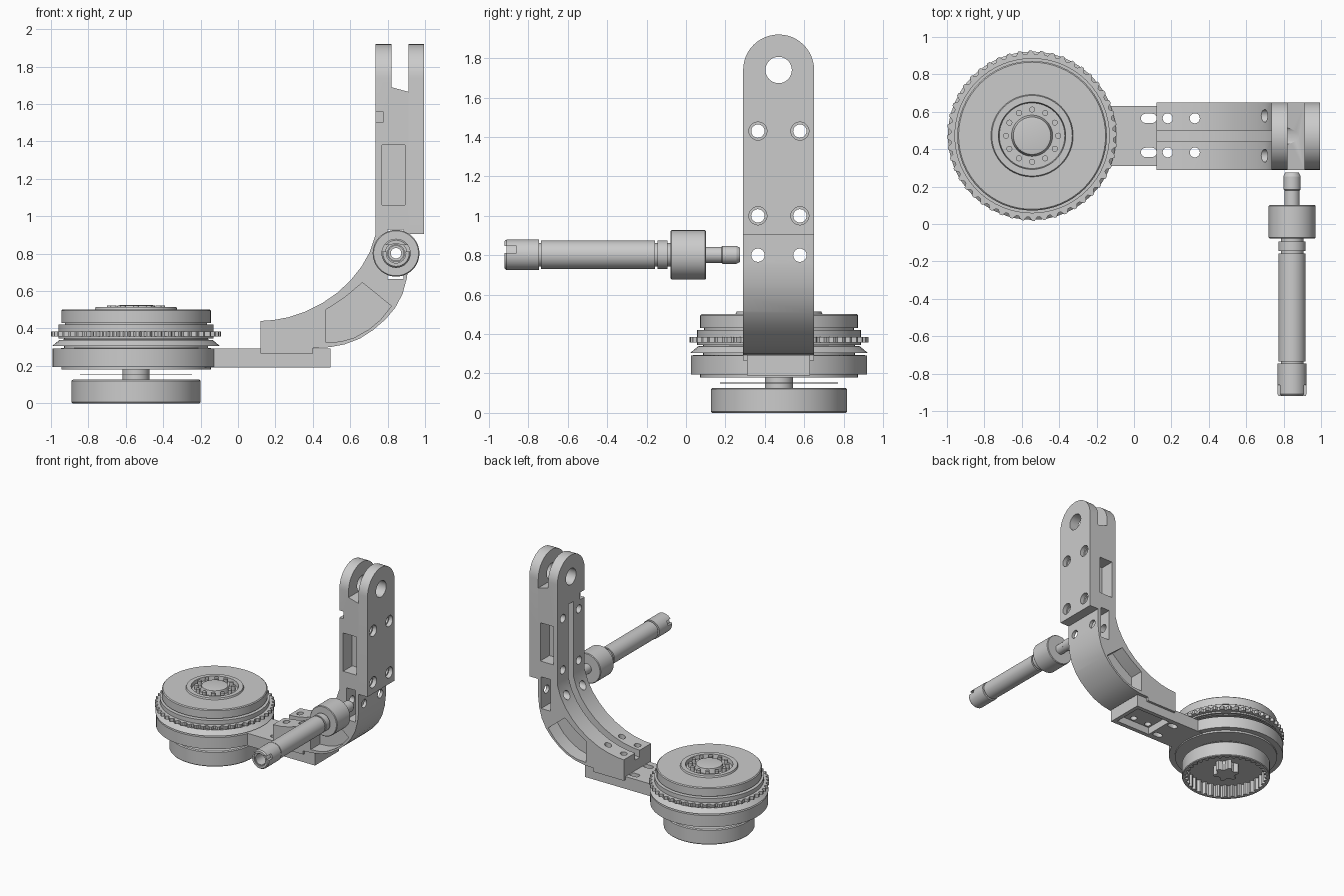
import bpy, bmesh
from math import sin, cos, pi, radians

if "Cube" in bpy.data.objects:
    bpy.data.objects.remove(bpy.data.objects["Cube"])

AXES = {'x': lambda u, v, w: (w, u, v), 'y': lambda u, v, w: (u, w, v), 'z': lambda u, v, w: (u, v, w)}


def finish(name, bm):
    bmesh.ops.remove_doubles(bm, verts=bm.verts, dist=1e-5)
    bmesh.ops.recalc_face_normals(bm, faces=bm.faces)
    me = bpy.data.meshes.new(name)
    bm.to_mesh(me)
    bm.free()
    ob = bpy.data.objects.new(name, me)
    bpy.context.collection.objects.link(ob)
    return ob


def prism(name, pts, axis, a, b):
    """Extrude a 2D outline along an axis from a to b."""
    bm = bmesh.new()
    f = bm.faces.new([bm.verts.new(AXES[axis](u, v, a)) for u, v in pts])
    ext = bmesh.ops.extrude_face_region(bm, geom=[f])['geom']
    d = AXES[axis](0, 0, b - a)
    bmesh.ops.translate(bm, vec=d, verts=[g for g in ext if isinstance(g, bmesh.types.BMVert)])
    return finish(name, bm)


def box(name, x0, x1, y0, y1, z0, z1):
    return prism(name, [(x0, y0), (x1, y0), (x1, y1), (x0, y1)], 'z', z0, z1)


def circle(u, v, r, n=32, r2=None):
    """Circle, or a toothed outline when r2 is given."""
    if r2 is None:
        return [(u + r * cos(2 * pi * i / n), v + r * sin(2 * pi * i / n)) for i in range(n)]
    radii = [r, r, r2, r2]
    return [(u + radii[i % 4] * cos(pi * i / (2 * n)), v + radii[i % 4] * sin(pi * i / (2 * n)))
            for i in range(4 * n)]


def lathe(name, prof, u, v, axis='z', n=64):
    """Revolve (radius, height) points; closed into a ring unless it starts on the axis."""
    bm = bmesh.new()
    rings = [[bm.verts.new(AXES[axis](u + r * cos(2 * pi * i / n), v + r * sin(2 * pi * i / n), h))
              for i in range(n)] if r > 0 else [bm.verts.new(AXES[axis](u, v, h))] for r, h in prof]
    pairs = list(zip(rings, rings[1:])) + ([(rings[-1], rings[0])] if prof[0][0] > 0 else [])
    for a, b in pairs:
        for i in range(n):
            j = (i + 1) % n
            loop = [a[i % len(a)], a[j % len(a)], b[j % len(b)], b[i % len(b)]]
            loop = list(dict.fromkeys(loop))
            if len(loop) > 2:
                bm.faces.new(loop)
    return finish(name, bm)


def cut(ob, cutter, op='DIFFERENCE'):
    m = ob.modifiers.new('cut', 'BOOLEAN')
    m.operation, m.object, m.solver = op, cutter, 'EXACT'
    bpy.context.view_layer.objects.active = ob
    bpy.ops.object.modifier_apply(modifier=m.name)
    bpy.data.objects.remove(cutter)


MX, MY = -0.545, 0.472          # turntable axis
Y0, Y1, YC = 0.29, 0.65, 0.47   # arm width
HOLE_Y = (0.365, 0.578)


def drill_x(ob, zs):
    for z in zs:
        for y in HOLE_Y:
            cut(ob, prism('drill', circle(y, z, 0.034, 20), 'x', 0.6, 1.1))


def tower_outline():
    arc = [(YC + 0.18 * cos(pi * i / 24), 1.74 + 0.18 * sin(pi * i / 24)) for i in range(25)]
    return [(Y0, 0), (Y1, 0)] + arc


# Curved arm with the inner fork prong
inner = [(0.735, 0.9), (0.705, 0.81), (0.66, 0.73), (0.6, 0.655), (0.53, 0.59), (0.45, 0.535),
         (0.36, 0.49), (0.27, 0.46), (0.19, 0.445), (0.12, 0.44), (0.12, 0.265)]
outer = [(0.4, 0.265), (0.4, 0.295), (0.49, 0.3), (0.57, 0.315), (0.65, 0.345), (0.72, 0.39),
         (0.79, 0.45), (0.84, 0.51), (0.88, 0.585), (0.903, 0.67), (0.912, 0.75), (0.912, 1.665)]
arm = prism('curved_arm', inner + outer + [(0.82, 1.69), (0.82, 1.92), (0.735, 1.92)], 'y', Y0, Y1)
cut(arm, prism('round', tower_outline(), 'x', 0, 1.2), 'INTERSECT')
# Cable groove along the inside of the bend
groove = [(0.1, 0.5), (0.1, 0.38), (0.25, 0.39), (0.42, 0.44), (0.58, 0.53), (0.7, 0.65), (0.77, 0.77),
          (0.79, 0.9), (0.79, 1.48), (0.77, 1.52), (0.7, 1.52), (0.7, 0.95), (0.5, 0.7)]
cut(arm, prism('groove', groove, 'y', 0.44, 0.5))
# Side pockets, mirrored front and back
bend = [(0.47, 0.325), (0.47, 0.5), (0.57, 0.565), (0.665, 0.645), (0.82, 0.52), (0.76, 0.445),
        (0.7, 0.395), (0.62, 0.35), (0.55, 0.33)]
window = [(0.77, 1.06), (0.893, 1.06), (0.893, 1.38), (0.77, 1.38)]
for a, b in ((0.2, 0.41), (0.53, 0.7)):
    cut(arm, prism('pocket', bend, 'y', a, b))
    cut(arm, prism('pocket', window, 'y', a, b))
cut(arm, box('small_window', 0.8, 0.885, 0.2, 0.7, 0.665, 0.93))
cut(arm, box('notch', 0.7, 0.775, 0.2, 0.35, 1.5, 1.56))
drill_x(arm, (0.8, 1.0, 1.43))
for x in (0.18, 0.325):
    for y in (0.383, 0.565):
        cut(arm, prism('drill', circle(x, y, 0.027, 20), 'z', 0.2, 0.7))
cut(arm, prism('pivot', circle(YC, 1.74, 0.067), 'x', 0.6, 1.1))

# Outer cover plate with the second fork prong
cover = box('outer_cover', 0.912, 0.995, Y0, Y1, 0.905, 1.92)
cut(cover, prism('round', tower_outline(), 'x', 0, 1.2), 'INTERSECT')
drill_x(cover, (1.0, 1.43))
for z in (1.0, 1.43):
    for y in HOLE_Y:
        cut(cover, prism('counterbore', circle(y, z, 0.046, 20), 'x', 0.96, 1.1))
cut(cover, prism('pivot', circle(YC, 1.74, 0.067), 'x', 0.6, 1.1))

# Base plate joining the arm to the turntable
plate = box('base_plate', -0.2, 0.495, 0.31, 0.63, 0.19, 0.293)
cut(plate, box('recess', 0.14, 0.46, 0.345, 0.595, 0.1, 0.25))
for y in (0.383, 0.565):
    slot = [(0.062 + 0.025 * cos(t), y + 0.025 * sin(t)) for t in [pi / 2 + pi * i / 8 for i in range(9)]]
    slot += [(0.097 + 0.025 * cos(t), y + 0.025 * sin(t)) for t in [-pi / 2 + pi * i / 8 for i in range(9)]]
    cut(plate, prism('slot', slot, 'z', 0.1, 0.4))
    for x in (0.18, 0.325):
        cut(plate, prism('drill', circle(x, y, 0.027, 20), 'z', 0.1, 0.4))

# Turntable body, stacked rings with narrow gaps
lathe('turntable_body', [(0, 0.18), (0.4, 0.18), (0.4, 0.195), (0.447, 0.195), (0.447, 0.292), (0.385, 0.295),
                         (0.385, 0.305), (0.45, 0.305), (0.41, 0.338), (0.385, 0.34), (0.385, 0.345),
                         (0.415, 0.345), (0.415, 0.42), (0.38, 0.42), (0.38, 0.43), (0.4, 0.43),
                         (0.4, 0.495), (0.393, 0.502), (0.22, 0.502), (0.215, 0.515), (0.18, 0.515),
                         (0.175, 0.485), (0.11, 0.485), (0.1, 0.522), (0.085, 0.525), (0, 0.525)], MX, MY)
ring = prism('toothed_ring', circle(MX, MY, 0.455, 48, 0.435), 'z', 0.357, 0.385)
cut(ring, prism('bore', circle(MX, MY, 0.4, 64), 'z', 0.3, 0.5))
lathe('lower_washer', [(0.2, 0.15), (0.3, 0.15), (0.3, 0.155), (0.2, 0.155)], MX, MY)
studs = bmesh.new()
for i in range(12):
    t = 2 * pi * i / 12
    ret = bmesh.ops.create_cone(studs, cap_ends=True, segments=12, radius1=0.016, radius2=0.016, depth=0.04)
    bmesh.ops.translate(studs, verts=ret['verts'], vec=(MX + 0.14 * cos(t), MY + 0.14 * sin(t), 0.503))
finish('hub_studs', studs)

# Drive shaft and open knob with internal flutes
lathe('drive_shaft', [(0, 0.08), (0.072, 0.08), (0.072, 0.2), (0, 0.2)], MX, MY, n=32)
knob = lathe('bottom_knob', [(0, 0), (0.34, 0), (0.345, 0.006), (0.345, 0.12), (0.337, 0.127), (0, 0.127)], MX, MY)
cut(knob, prism('flutes', circle(MX, MY, 0.3, 36, 0.322), 'z', -0.05, 0.105))
prism('knob_hub', circle(MX, MY, 0.1, 6, 0.07), 'z', 0.025, 0.11)

# Separate clamp pin pointing at the arm: hollow tube, collar and tip
PX, PZ = 0.845, 0.802
lathe('pin_core', [(0.045, -0.91), (0.06, -0.91), (0.06, -0.07), (0.045, -0.07)], PX, PZ, 'y', 32)
lathe('pin_sleeve', [(0.05, -0.735), (0.073, -0.735), (0.073, -0.158), (0.05, -0.158)], PX, PZ, 'y', 32)
lathe('pin_spacer', [(0.05, -0.145), (0.073, -0.145), (0.073, -0.093), (0.05, -0.093)], PX, PZ, 'y', 32)
lathe('pin_collar', [(0.04, -0.078), (0.12, -0.078), (0.125, -0.073), (0.125, 0.097), (0.12, 0.102),
                     (0.04, 0.102)], PX, PZ, 'y', 48)
lathe('pin_tip', [(0.028, 0.09), (0.041, 0.09), (0.041, 0.18), (0.046, 0.185), (0.046, 0.255),
                  (0.036, 0.275), (0.028, 0.275)], PX, PZ, 'y', 32)
cap = lathe('pin_end_cap', [(0.052, -0.92), (0.07, -0.92), (0.078, -0.91), (0.078, -0.745), (0.052, -0.745)],
            PX, PZ, 'y', 32)
cut(cap, box('notch', PX - 0.2, PX + 0.2, -1, -0.86, PZ + 0.01, PZ + 0.045))

# Smooth shading with crisp edges
bpy.ops.object.select_all(action='SELECT')
bpy.ops.object.shade_smooth_by_angle(angle=radians(25))
